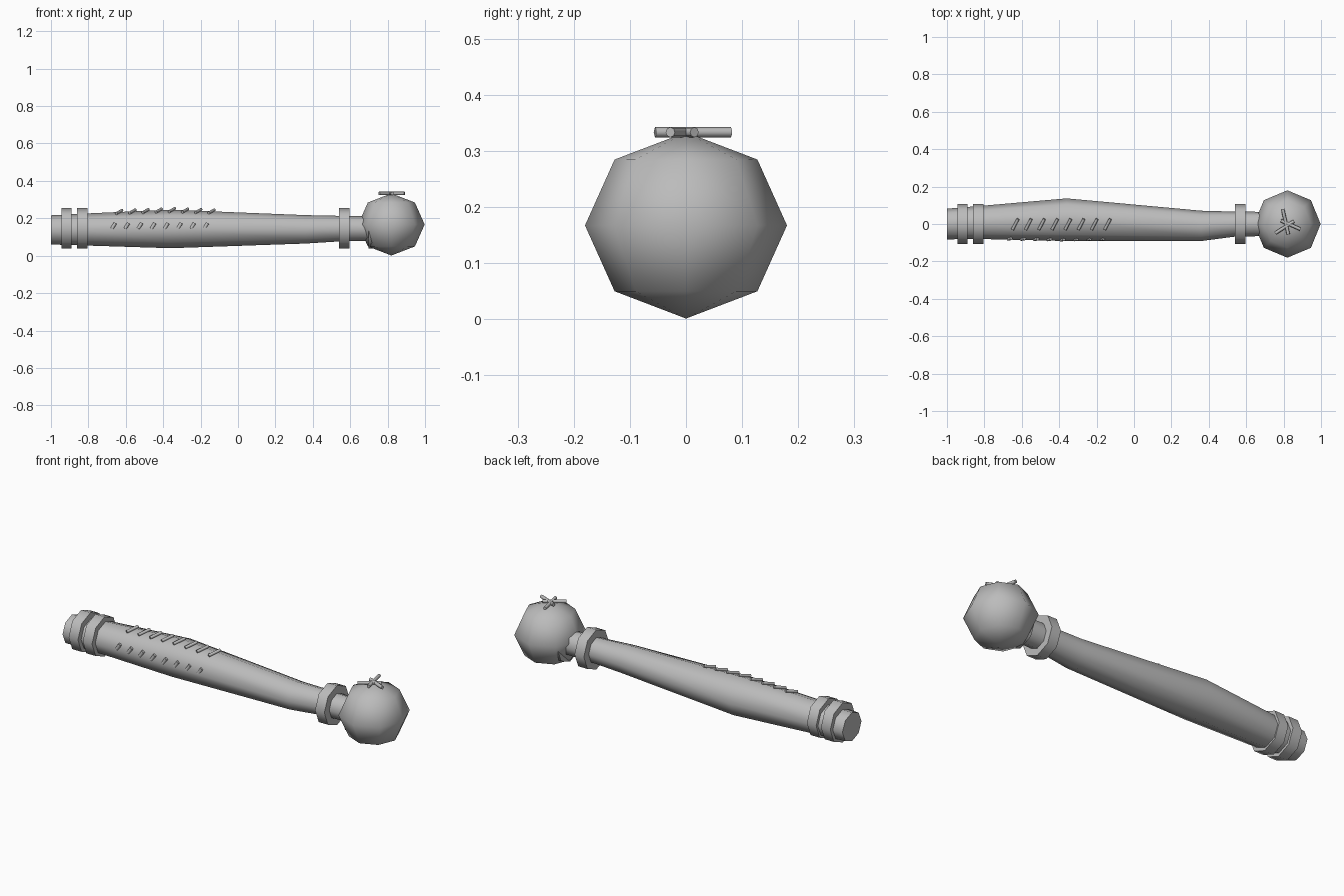
import bpy, bmesh, math
from mathutils import Vector

cube = bpy.data.objects.get("Cube")
if cube:
    bpy.data.objects.remove(cube, do_unlink=True)

grey = bpy.data.materials.new("plain grey")
grey.use_nodes = True
grey.diffuse_color = (0.5, 0.5, 0.5, 1)
grey.node_tree.nodes["Principled BSDF"].inputs["Base Color"].default_value = (0.5, 0.5, 0.5, 1)

AXIS_Z = 0.147


def finish(obj, name):
    obj.name = name
    obj.data.name = name
    obj.data.materials.clear()
    obj.data.materials.append(grey)
    bpy.ops.object.select_all(action="DESELECT")
    obj.select_set(True)
    bpy.context.view_layer.objects.active = obj
    bpy.ops.object.shade_smooth_by_angle(angle=math.radians(60))
    return obj


def loft(name, sections, sides=8):
    """Skin cross-sections (x, centre y, centre z, y radius, z radius) along x."""
    bm = bmesh.new()
    loops = []
    for x, cy, cz, ry, rz in sections:
        angles = [2 * math.pi * i / sides for i in range(sides)]
        loops.append([bm.verts.new((x, cy + ry * math.cos(a), cz + rz * math.sin(a))) for a in angles])
    for a, b in zip(loops, loops[1:]):
        for i in range(sides):
            j = (i + 1) % sides
            bm.faces.new((a[i], a[j], b[j], b[i]))
    bm.faces.new(loops[0])
    bm.faces.new(loops[-1])
    bmesh.ops.recalc_face_normals(bm, faces=bm.faces)
    mesh = bpy.data.meshes.new(name)
    bm.to_mesh(mesh)
    bm.free()
    obj = bpy.data.objects.new(name, mesh)
    bpy.context.collection.objects.link(obj)
    return finish(obj, name)


def rod(name, start, end, radius):
    start, end = Vector(start), Vector(end)
    span = end - start
    bpy.ops.mesh.primitive_cylinder_add(vertices=8, radius=radius, depth=span.length,
                                        location=(start + end) / 2,
                                        rotation=span.to_track_quat("Z", "Y").to_euler())
    return finish(bpy.context.object, name)


# Handle: bulged grip, slightly bent, tapering to the neck
loft("handle", [
    (-1.00, 0.00, 0.138, 0.082, 0.078),
    (-0.83, 0.008, 0.140, 0.088, 0.085),
    (-0.36, 0.023, 0.143, 0.114, 0.103),
    (0.36, -0.010, 0.141, 0.081, 0.076),
    (0.55, 0.00, 0.145, 0.066, 0.068),
    (0.74, 0.00, 0.145, 0.065, 0.065),
])

# Collars around the handle
for name, x in (("end_collar", -0.917), ("inner_collar", -0.832),
                ("neck_collar", 0.568), ("knob_collar", 0.727)):
    r = 0.108
    loft(name, [(x - 0.028, 0, AXIS_Z, r, r), (x + 0.028, 0, AXIS_Z, r, r)])

# Knob
bpy.ops.mesh.primitive_uv_sphere_add(segments=8, ring_count=4, radius=1, location=(0.82, 0, 0.167))
knob = bpy.context.object
knob.scale = (0.178, 0.18, 0.166)
finish(knob, "knob")

# Two rows of slanted grip ridges, on top and on the front
for i in range(8):
    x = -0.635 + 0.0705 * i
    swell = 0.010 * (1 - abs(i - 4) / 4)
    rod(f"top_ridge_{i + 1}", (x - 0.015, -0.03, 0.226 + swell),
        (x + 0.015, 0.027, 0.243 + swell), 0.008)
    x -= 0.03
    rod(f"front_ridge_{i + 1}", (x - 0.009, -0.080 - swell / 2, 0.145),
        (x + 0.009, -0.077 - swell / 2, 0.174), 0.009)

# Crossed twigs on the knob
for i, (a, b) in enumerate((((0.795, 0.08), (0.825, -0.055)),
                            ((0.755, -0.05), (0.855, 0.015)),
                            ((0.785, 0.018), (0.89, -0.028)))):
    rod(f"twig_{i + 1}", (*a, 0.333), (*b, 0.333), 0.009)
